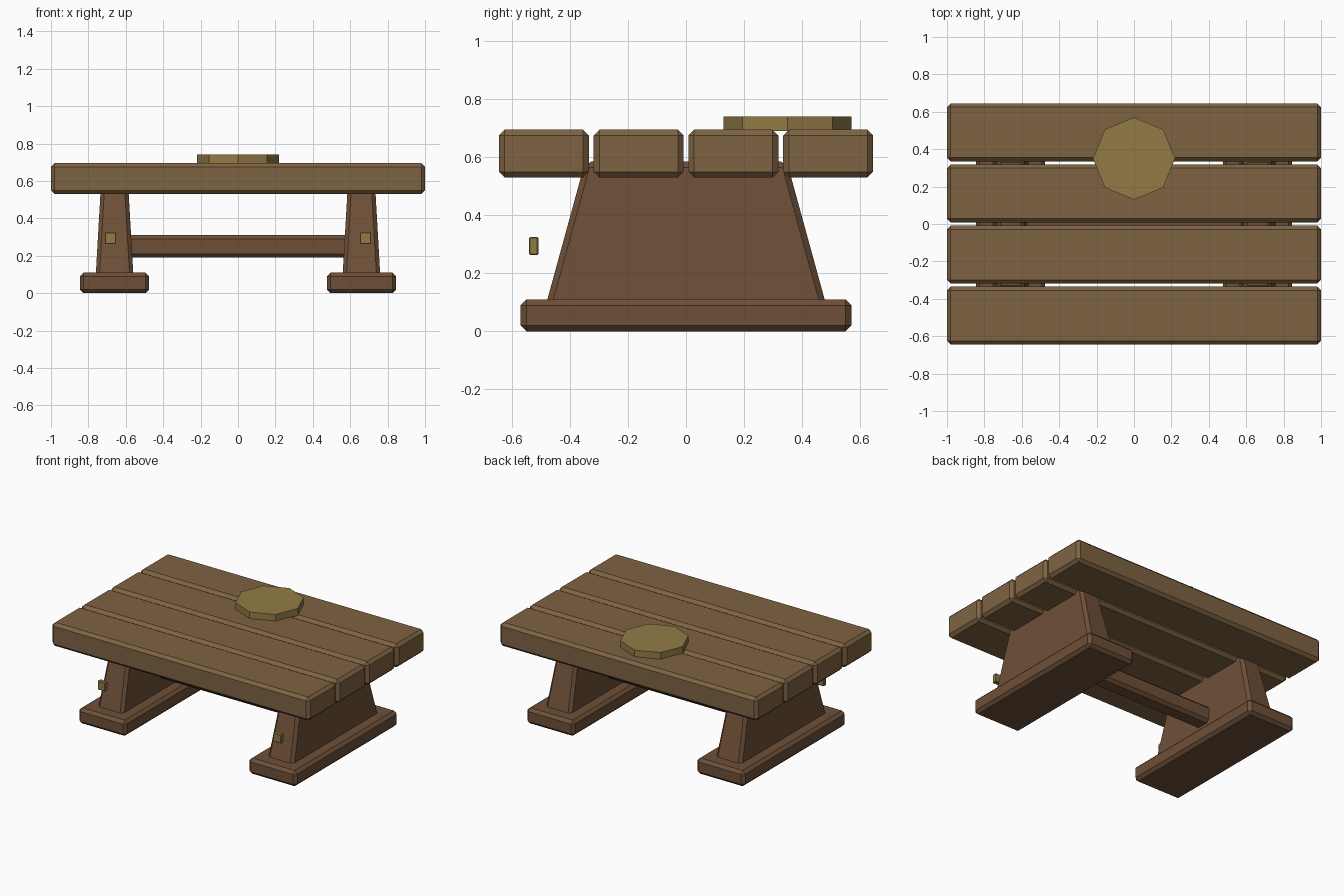
import bpy, bmesh, math

if "Cube" in bpy.data.objects:
    bpy.data.objects.remove(bpy.data.objects["Cube"])


def material(name, rgb):
    m = bpy.data.materials.new(name)
    m.diffuse_color = (*rgb, 1)
    m.use_nodes = True
    m.node_tree.nodes["Principled BSDF"].inputs["Base Color"].default_value = m.diffuse_color
    return m


plank_wood = material("plank_wood", (0.21, 0.125, 0.055))
leg_wood = material("leg_wood", (0.155, 0.08, 0.04))
pale_wood = material("pale_wood", (0.29, 0.2, 0.062))


def finish(name, bm, mat):
    bmesh.ops.recalc_face_normals(bm, faces=bm.faces[:])
    me = bpy.data.meshes.new(name)
    bm.to_mesh(me)
    bm.free()
    me.materials.append(mat)
    ob = bpy.data.objects.new(name, me)
    bpy.context.collection.objects.link(ob)
    return ob


def block(name, center, size, mat, bevel=0.02, taper=1.0):
    """Chamfered box; taper scales the top face."""
    bm = bmesh.new()
    bmesh.ops.create_cube(bm, size=1)
    for v in bm.verts:
        k = taper if v.co.z > 0 else 1.0
        v.co = (v.co.x * size[0] * k, v.co.y * size[1] * k, v.co.z * size[2])
    bmesh.ops.bevel(bm, geom=bm.edges[:], offset=bevel, segments=1,
                    profile=0.5, affect='EDGES')
    ob = finish(name, bm, mat)
    ob.location = center
    return ob


# Table top planks
for i in range(4):
    block(f"plank_{i + 1}", (0, (i - 1.5) * 0.3265, 0.6125),
          (2, 0.31, 0.165), plank_wood)

# Trestles: foot, tapered leg panel and peg on each side
for side, label in ((-1, "left"), (1, "right")):
    block(f"{label}_foot", (side * 0.66, 0, 0.055), (0.37, 1.14, 0.11), leg_wood)
    block(f"{label}_leg", (side * 0.66, 0, 0.3325), (0.203, 0.972, 0.505),
          leg_wood, taper=0.715)
    block(f"{label}_peg", (side * 0.682, -0.525, 0.294), (0.06, 0.032, 0.062),
          pale_wood, bevel=0.004)

# Stretcher between the legs
block("stretcher", (0, 0, 0.25), (1.28, 0.12, 0.12), leg_wood)

# Octagonal board on the table top
bm = bmesh.new()
bmesh.ops.create_cone(bm, cap_ends=True, segments=8, radius1=0.22,
                      radius2=0.22, depth=0.05)
board = finish("octagonal_board", bm, pale_wood)
board.location = (0, 0.35, 0.716)
